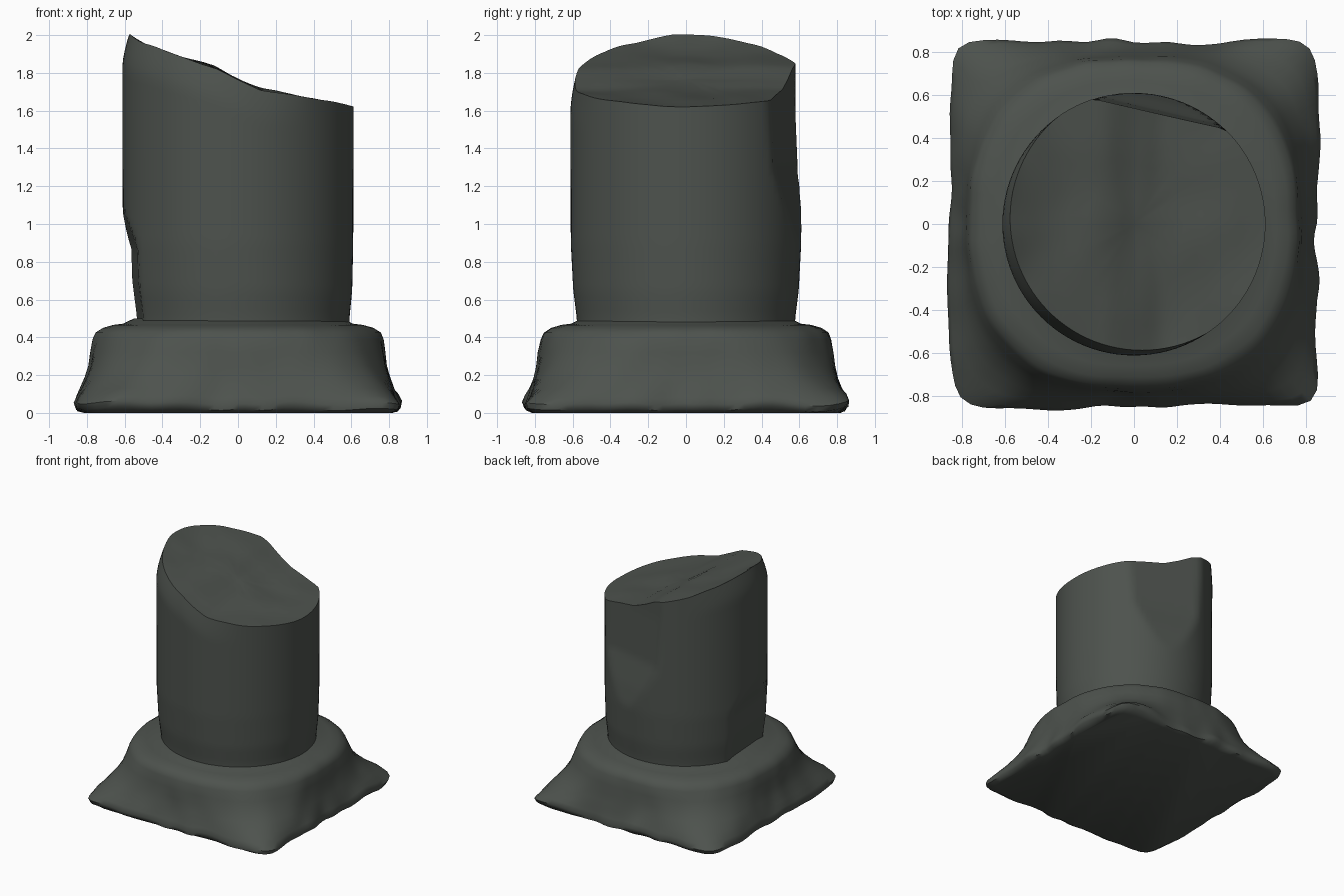
import bpy, bmesh, math
from math import cos, sin, pi, radians
from mathutils import Vector, noise

if "Cube" in bpy.data.objects:
    bpy.data.objects.remove(bpy.data.objects["Cube"])

stone = bpy.data.materials.new("dark stone")
stone.diffuse_color = (0.075, 0.085, 0.075, 1)
stone.use_nodes = True
stone.node_tree.nodes["Principled BSDF"].inputs["Base Color"].default_value = stone.diffuse_color


def lerp_table(table, v):
    """Linear interpolation in a table of (key, value) rows."""
    if v <= table[0][0]:
        return table[0][1]
    for (a, p), (b, q) in zip(table, table[1:]):
        if v <= b:
            return p + (q - p) * (v - a) / (b - a)
    return table[-1][1]


def loft(name, rings, sharp):
    """Skin a stack of equal-length rings, closing both ends."""
    bm = bmesh.new()
    loops = [[bm.verts.new(p) for p in ring] for ring in rings]
    n = len(loops[0])
    for lo, hi in zip(loops, loops[1:]):
        for i in range(n):
            j = (i + 1) % n
            bm.faces.new((lo[i], lo[j], hi[j], hi[i]))
    bm.faces.new(loops[0][::-1])
    bm.faces.new(loops[-1])
    mesh = bpy.data.meshes.new(name)
    bm.to_mesh(mesh)
    bm.free()
    mesh.materials.append(stone)
    obj = bpy.data.objects.new(name, mesh)
    bpy.context.collection.objects.link(obj)
    bpy.ops.object.select_all(action='DESELECT')
    obj.select_set(True)
    bpy.context.view_layer.objects.active = obj
    bpy.ops.object.shade_smooth_by_angle(angle=radians(sharp))
    return obj


def wobble(x, y, z, scale, amount):
    return amount * noise.noise(Vector((x * scale, y * scale, z * scale + 5)))


# Plinth: square foot blending up into a rounded collar
# rows: height, half width, squareness, roughness
PLINTH = [(0.0, 0.81, 14, 0.02), (0.02, 0.845, 14, 0.03), (0.05, 0.853, 14, 0.03),
          (0.085, 0.84, 9, 0.025), (0.13, 0.822, 5.5, 0.02), (0.19, 0.802, 3.9, 0.015),
          (0.25, 0.787, 3.1, 0.012), (0.32, 0.78, 2.7, 0.01), (0.39, 0.768, 2.5, 0.01),
          (0.425, 0.753, 2.45, 0.01), (0.45, 0.715, 2.4, 0.01), (0.466, 0.66, 2.3, 0.005),
          (0.472, 0.61, 2.1, 0.0), (0.50, 0.55, 2, 0.0)]
SIDES = 128
rings = []
for z, half, n, rough in PLINTH:
    ring = []
    for i in range(SIDES):
        a = 2 * pi * i / SIDES
        r = half / (abs(cos(a)) ** n + abs(sin(a)) ** n) ** (1 / n)
        r += wobble(cos(a), sin(a), z, 5, rough)
        dz = wobble(cos(a), sin(a), 3, 4, 0.03) if 0 < z < 0.1 else 0
        ring.append((r * cos(a), r * sin(a), max(z + dz, 0.005 if z else 0)))
    rings.append(ring)
loft("plinth", rings, 50)

# Broken shaft: round column with worn flats and a slanted, fractured top
BREAK = [(-0.57, 2.0), (-0.5, 1.955), (-0.38, 1.905), (-0.12, 1.83), (0.0, 1.765),
         (0.12, 1.71), (0.3, 1.68), (0.6, 1.625)]
RADIUS = [(0.4, 0.575), (0.5, 0.578), (0.65, 0.597), (0.9, 0.61), (2, 0.613)]
BACK_FLAT = [(0.85, 0.62), (1.08, 0.585), (1.3, 0.54), (1.7, 0.525)]
LEFT_FLAT = [(0.5, 0.52), (0.7, 0.545), (0.87, 0.55), (1.03, 0.6), (1.2, 0.63)]
LEVELS = 36


def break_height(x, y):
    edge = min(1, math.hypot(x, y) / 0.6)
    return lerp_table(BREAK, x) + wobble(x, y, 0, 4, 0.03) * (1 - 0.6 * edge)


def shaft_radius(a, z, top):
    r = lerp_table(RADIUS, z)
    if cos(a) > 0:
        r += 0.015 * cos(a) * max(0, 1 - (z - 0.4) / 0.5)
    # rim worn back on the front left
    worn = max(0, cos(a - radians(215)))
    r -= 0.045 * worn * max(0, 1 - (top - z) / 0.17) ** 1.5
    # upper back flat and lower left flat
    for centre, table in ((77, BACK_FLAT), (184, LEFT_FLAT)):
        c = cos(a - radians(centre))
        if c > 0.3:
            r = min(r, lerp_table(table, z) / c)
    return r


SIDES = 96
rings = [[] for _ in range(LEVELS + 1)]
for i in range(SIDES):
    a = 2 * pi * i / SIDES
    top = break_height(0.59 * cos(a), 0.59 * sin(a))
    r = shaft_radius(a, top, top)
    top = break_height(r * cos(a), r * sin(a))
    for k, ring in enumerate(rings):
        z = 0.44 + (top - 0.44) * k / LEVELS
        r = shaft_radius(a, z, top)
        ring.append((r * cos(a), r * sin(a), z))
rim = rings[-1]
# Fracture surface: rim shrunk towards the centre
for f in (0.92, 0.8, 0.66, 0.52, 0.38, 0.24, 0.1, 0.02):
    rings.append([(x * f, y * f, break_height(x * f, y * f)) for x, y, _ in rim])
loft("broken_shaft", rings, 40)
